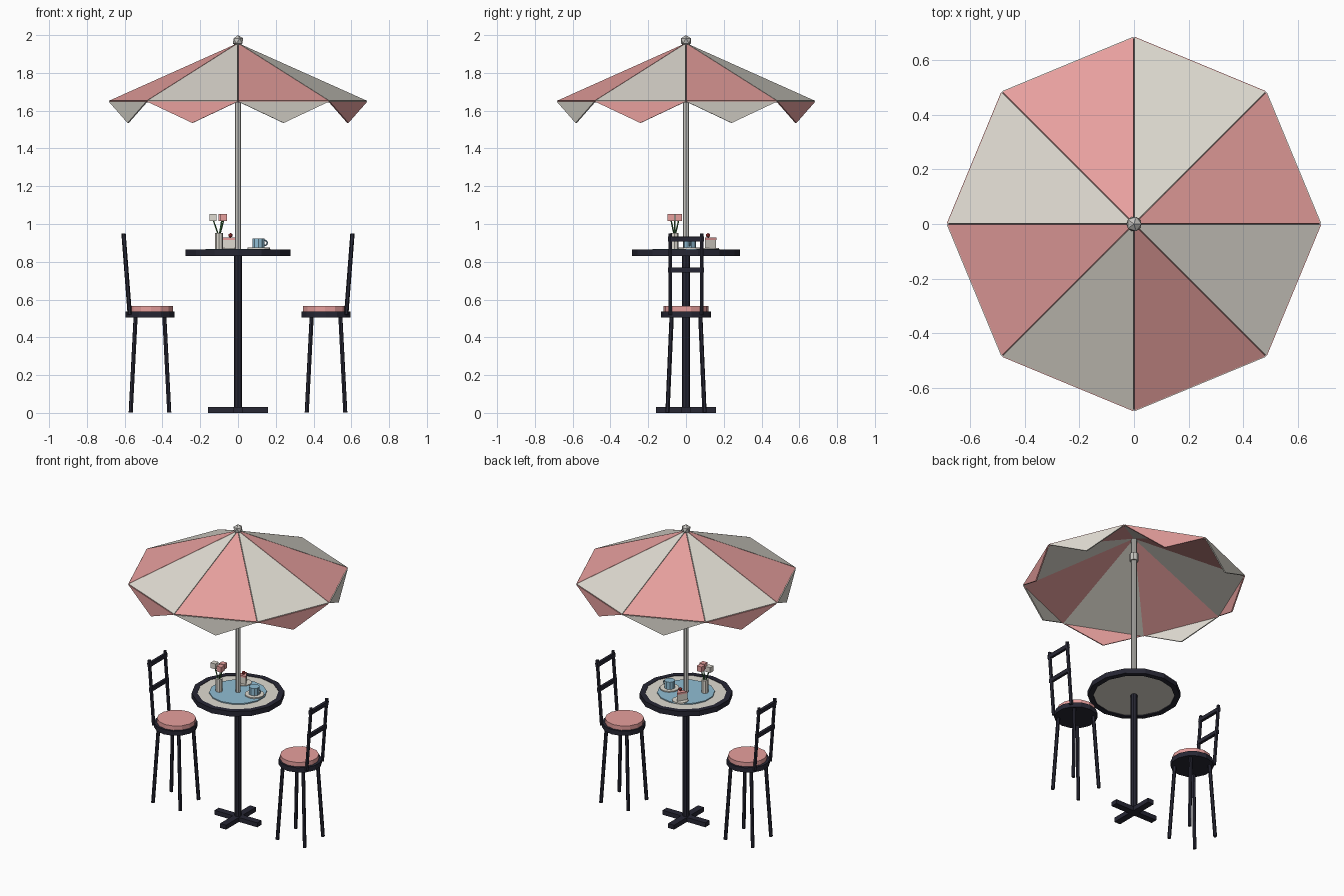
import bpy, math
from mathutils import Vector

if "Cube" in bpy.data.objects:
    bpy.data.objects.remove(bpy.data.objects["Cube"])


def mat(name, r, g, b):
    m = bpy.data.materials.new(name)
    m.diffuse_color = (r, g, b, 1)
    m.use_nodes = True
    m.node_tree.nodes["Principled BSDF"].inputs["Base Color"].default_value = m.diffuse_color
    return m


PINK = mat("pink", .80, .35, .34)
CREAM = mat("cream", .74, .71, .64)
DARK = mat("dark_iron", .02, .02, .034)
BLUE = mat("blue", .28, .51, .65)
METAL = mat("pole_grey", .56, .55, .52)
GREEN = mat("green", .05, .18, .05)
RED = mat("cherry_red", .5, .05, .05)


def finish(name, m):
    ob = bpy.context.object
    ob.name = name
    ob.data.materials.append(m)
    return ob


def disc(name, m, x, y, z0, z1, r, n):
    bpy.ops.mesh.primitive_cylinder_add(vertices=n, radius=r, depth=z1 - z0,
                                        location=(x, y, (z0 + z1) / 2))
    return finish(name, m)


def box(name, m, loc, size, rot=(0, 0, 0)):
    bpy.ops.mesh.primitive_cube_add(size=1, location=loc, rotation=rot)
    bpy.context.object.scale = size
    return finish(name, m)


def rod(name, m, a, b, r, n=6):
    a, b = Vector(a), Vector(b)
    d = b - a
    bpy.ops.mesh.primitive_cylinder_add(vertices=n, radius=r, depth=d.length, location=(a + b) / 2)
    bpy.context.object.rotation_euler = d.to_track_quat('Z', 'Y').to_euler()
    return finish(name, m)


def mesh_obj(name, m, verts, faces):
    me = bpy.data.meshes.new(name)
    me.from_pydata(verts, [], faces)
    ob = bpy.data.objects.new(name, me)
    me.materials.append(m)
    bpy.context.collection.objects.link(ob)
    return ob


def plate(name, m, pts, t):
    """Triangle thickened outwards along its normal."""
    p = [Vector(q) for q in pts]
    n = (p[1] - p[0]).cross(p[2] - p[0]).normalized() * t
    verts = p + [q + n for q in p]
    faces = [(2, 1, 0), (3, 4, 5)] + [(i, (i + 1) % 3, (i + 1) % 3 + 3, i + 3) for i in range(3)]
    return mesh_obj(name, m, verts, faces)


# Table: crossed feet, post, top and square-section rim
box("table_foot_x", DARK, (0, 0, .015), (.32, .045, .03))
box("table_foot_y", DARK, (0, 0, .015), (.045, .32, .03))
disc("table_post", DARK, 0, 0, .02, .84, .021, 8)
disc("table_top", CREAM, 0, 0, .836, .861, .26, 14)
disc("table_inlay", BLUE, 0, 0, .86, .868, .177, 14)
N = 14
section = [(.285, .83), (.285, .864), (.25, .864), (.25, .83)]
verts = [(r * math.sin(2 * math.pi * i / N), r * math.cos(2 * math.pi * i / N), z)
         for i in range(N) for r, z in section]
faces = [(4 * i + k, 4 * i + (k + 1) % 4, 4 * ((i + 1) % N) + (k + 1) % 4, 4 * ((i + 1) % N) + k)
         for i in range(N) for k in range(4)]
mesh_obj("table_rim", DARK, verts, faces)

# Umbrella pole, hub and finial
disc("umbrella_pole", METAL, 0, 0, .86, 1.95, .017, 8)
disc("umbrella_hub", METAL, 0, 0, 1.785, 1.835, .028, 8)
bpy.ops.mesh.primitive_ico_sphere_add(subdivisions=1, radius=.031, location=(0, 0, 1.969))
finish("finial", METAL)

# Canopy: eight panels and hanging flaps in alternating colours
for i in range(8):
    a, b = i * math.pi / 4, (i + 1) * math.pi / 4
    p = Vector((.677 * math.cos(a), .677 * math.sin(a), 1.642))
    q = Vector((.677 * math.cos(b), .677 * math.sin(b), 1.642))
    c1, c2 = (PINK, CREAM) if i % 2 == 0 else (CREAM, PINK)
    plate(f"canopy_panel_{i}", c1, [(0, 0, 1.945), p, q], .012)
    tip = (p + q) / 2
    tip.z = 1.535
    up = Vector((0, 0, .006))
    plate(f"canopy_flap_{i}", c2, [p + up, tip, q + up], .008)

# Two chairs facing the table
for side, s in (("left", -1), ("right", 1)):
    cx = .466 * s
    disc(side + "_seat", DARK, cx, 0, .505, .537, .133, 14)
    disc(side + "_cushion", PINK, .461 * s, 0, .537, .566, .119, 14)
    for k, (i, j) in enumerate(((-1, -1), (-1, 1), (1, -1), (1, 1))):
        rod(f"{side}_leg_{k}", DARK, (cx + .102 * i, .098 * j, .002),
            (cx + .076 * i, .076 * j, .51), .0115)
    for j in (-1, 1):
        rod(f"{side}_back_post_{j}", DARK, (.573 * s, .084 * j, .52), (.606 * s, .084 * j, .95), .0115)
    for k, (x, z) in enumerate(((.604, .92), (.592, .757))):
        box(f"{side}_back_rail_{k}", DARK, (x * s, 0, z), (.018, .19, .026), (0, .075 * s, 0))

# Vase with three flowers
disc("vase", CREAM, -.1, -.06, .866, .953, .021, 8)
for k, (x, y, m) in enumerate(((-.133, -.06, CREAM), (-.075, -.08, PINK), (-.085, -.038, PINK))):
    rod(f"stem_{k}", GREEN, (-.1, -.06, .93), (x, y, 1.025), .004, 5)
    box(f"flower_{k}", m, (x, y, 1.035), (.036, .036, .036))

# Cup on a saucer
disc("saucer", CREAM, .11, .02, .866, .875, .06, 12)
disc("cup", BLUE, .108, .02, .874, .924, .033, 10)
bpy.ops.mesh.primitive_torus_add(major_segments=8, minor_segments=4, major_radius=.014,
                                 minor_radius=.004, location=(.141, .02, .9),
                                 rotation=(math.pi / 2, 0, 0))
finish("cup_handle", BLUE)

# Cake slice with icing and cherry
disc("cake_plate", CREAM, -.045, .125, .866, .873, .05, 12)
disc("cake_slice", CREAM, -.045, .12, .872, .916, .04, 3)
disc("cake_icing", PINK, -.045, .12, .916, .928, .041, 3)
bpy.ops.mesh.primitive_ico_sphere_add(subdivisions=1, radius=.013, location=(-.04, .117, .94))
finish("cherry", RED)
